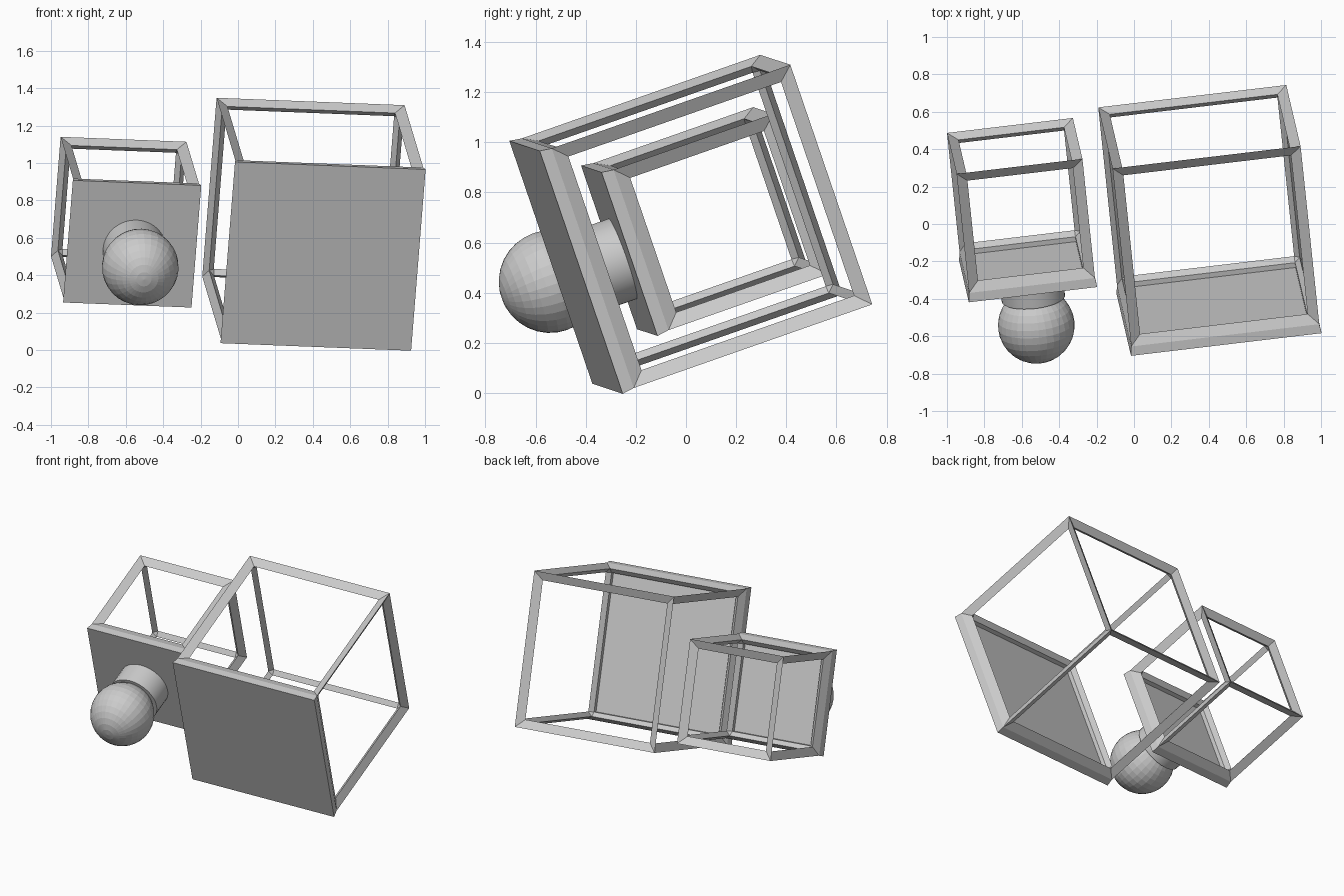
import bpy, bmesh
from itertools import product
from mathutils import Vector, Matrix

if "Cube" in bpy.data.objects:
    bpy.data.objects.remove(bpy.data.objects["Cube"])

# Shared tilted frame: U = right, V = front to back, W = up
U = Vector((0.992, 0.118, -0.039)).normalized()
V = Vector((-0.094, 0.940, 0.329))
V = (V - U * V.dot(U)).normalized()
W = U.cross(V)
ROT = Matrix((U, V, W)).transposed().to_4x4()
T = 0.055       # bar thickness
PLATE = 0.05    # depth of the front plate ahead of the cage
FLARE = 0.007   # the plate widens slightly towards its face
BACK = 0.0225   # cage shift so the box stays centred


def add_object(name, bm, origin):
    bmesh.ops.recalc_face_normals(bm, faces=bm.faces)
    me = bpy.data.meshes.new(name)
    bm.to_mesh(me)
    bm.free()
    ob = bpy.data.objects.new(name, me)
    ob.matrix_world = Matrix.Translation(origin) @ ROT
    bpy.context.collection.objects.link(ob)
    return ob


def open_box(name, center, size):
    """Open cage of triangular bars, closed in front by a flared hollow cover."""
    h = size / 2
    bm = bmesh.new()
    pts = {}

    def put(s, key, d):
        co = [s[i] * (h - d[i]) for i in range(3)]
        co[1] += BACK
        pts[s, key] = bm.verts.new(co)

    # each corner: outer point plus one inset point per neighbouring side
    for s in product((-1, 1), repeat=3):
        put(s, "out", (0, 0, 0))
        for k in range(3):
            put(s, k, [T / 2 if i == k else T for i in range(3)])
        bm.faces.new([pts[s, k] for k in range(3)])
    # twelve bars
    for axis in range(3):
        b, c = [k for k in range(3) if k != axis]
        for s in product((-1, 1), repeat=3):
            if s[axis] > 0:
                continue
            e = tuple(1 if i == axis else s[i] for i in range(3))
            for p, q in (("out", b), ("out", c), (b, c)):
                if (p, q) == ("out", 1) and s[1] < 0:
                    continue
                bm.faces.new((pts[s, p], pts[e, p], pts[e, q], pts[s, q]))
    # front plate: outer face, rim, inner face and the hidden lip of the bars
    ring = [(-1, -1, -1), (1, -1, -1), (1, -1, 1), (-1, -1, 1)]
    for s in ring:
        put(s, "face", (-FLARE, -PLATE, -FLARE))
        put(s, "skin", (T, 0, T))
    bm.faces.new([pts[s, "face"] for s in ring])
    bm.faces.new([pts[s, "skin"] for s in ring])
    for s, e in zip(ring, ring[1:] + ring[:1]):
        for p, q in (("out", "face"), ("skin", 1)):
            bm.faces.new((pts[s, p], pts[e, p], pts[e, q], pts[s, q]))
    return add_object(name, bm, center)


# Cages
open_box("large_open_box", Vector((0.402, 0.023, 0.677)), 1.013)
open_box("small_open_box", Vector((-0.602, 0.078, 0.688)), 0.678)

# Neck and ball on the small box
base = Vector((-0.552, -0.26, 0.543))
to_axis = Matrix.Rotation(1.5707963, 4, 'X')  # local z -> -V

bm = bmesh.new()
bmesh.ops.create_cone(bm, cap_ends=True, segments=32, radius1=0.17, radius2=0.17,
                      depth=0.17, matrix=to_axis)
neck = add_object("round_neck", bm, base - V * 0.065 - W * 0.01)
neck.data.shade_smooth()
neck.data.set_sharp_from_angle(angle=0.5)

bm = bmesh.new()
bmesh.ops.create_uvsphere(bm, u_segments=32, v_segments=16, radius=0.205, matrix=to_axis)
add_object("ball", bm, base - V * 0.3)
